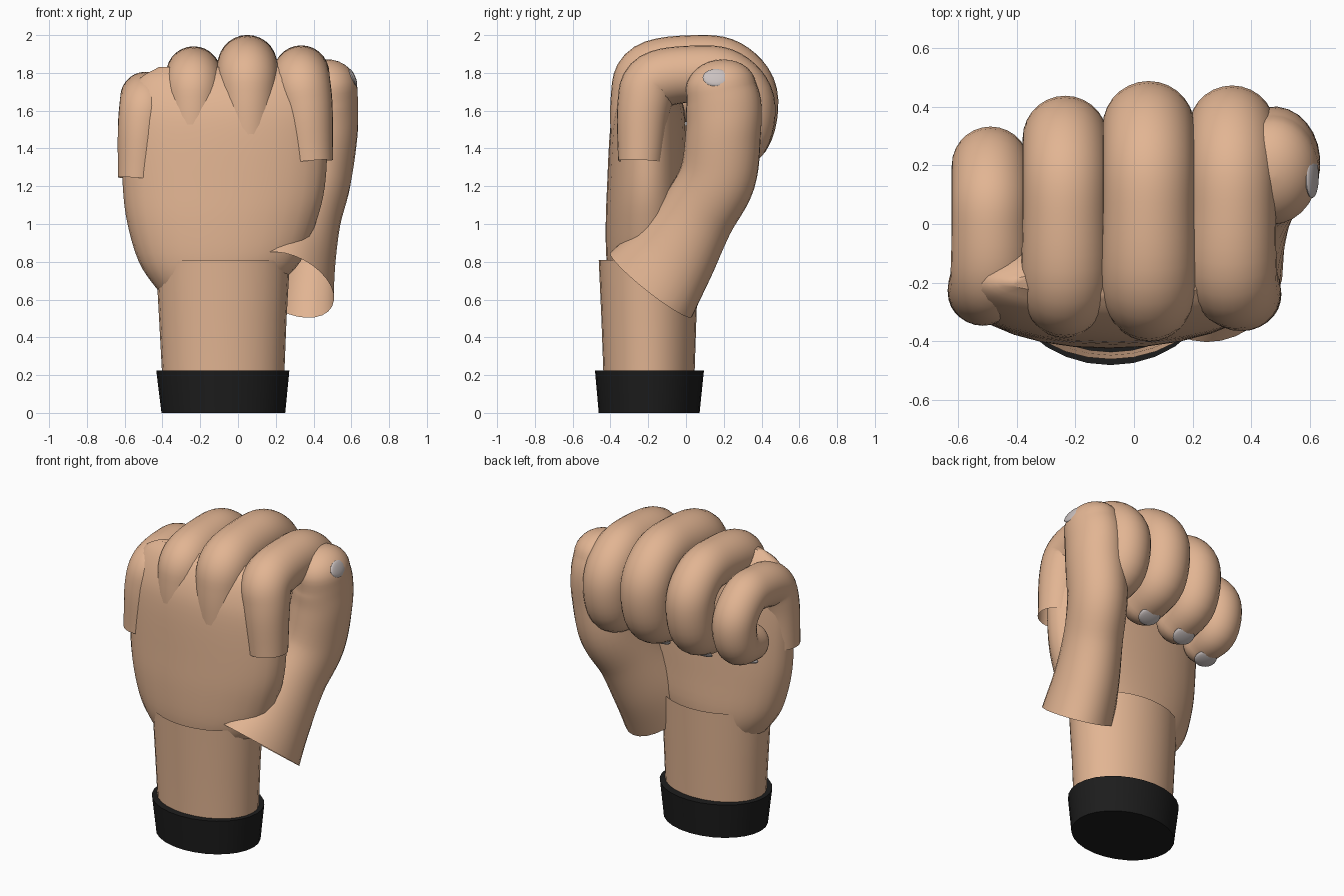
import bpy, bmesh, math
from mathutils import Vector, Matrix

if "Cube" in bpy.data.objects:
    bpy.data.objects.remove(bpy.data.objects["Cube"])


def material(name, rgb):
    m = bpy.data.materials.new(name)
    m.diffuse_color = (*rgb, 1)
    m.use_nodes = True
    m.node_tree.nodes["Principled BSDF"].inputs["Base Color"].default_value = m.diffuse_color
    return m


SKIN = material("skin", (0.76, 0.46, 0.29))
NAIL = material("nail_grey", (0.60, 0.54, 0.53))
BLACK = material("cuff_black", (0.012, 0.012, 0.012))
SEG = 28


def finish(name, bm, mat):
    bmesh.ops.recalc_face_normals(bm, faces=bm.faces)
    me = bpy.data.meshes.new(name)
    bm.to_mesh(me)
    bm.free()
    me.materials.append(mat)
    ob = bpy.data.objects.new(name, me)
    bpy.context.collection.objects.link(ob)
    return ob


def loft(name, rings, mat, cap_start=False, cap_end=False):
    bm = bmesh.new()
    vs = [[bm.verts.new(p) for p in r] for r in rings]
    for a, b in zip(vs, vs[1:]):
        for i in range(SEG):
            j = (i + 1) % SEG
            bm.faces.new((a[i], a[j], b[j], b[i]))
    if cap_start:
        bm.faces.new(vs[0])
    if cap_end:
        bm.faces.new(vs[-1])
    return finish(name, bm, mat)


def spline(pts, steps=6):
    """Catmull-Rom through tuples of any length."""
    first = [2 * a - b for a, b in zip(pts[0], pts[1])]
    last = [2 * a - b for a, b in zip(pts[-1], pts[-2])]
    p = [first] + list(pts) + [last]
    out = []
    for i in range(1, len(p) - 2):
        for s in range(steps):
            t = s / steps
            out.append([0.5 * (2 * b + (c - a) * t + (2 * a - 5 * b + 4 * c - d) * t * t
                               + (3 * b - a - 3 * c + d) * t ** 3)
                        for a, b, c, d in zip(*p[i - 1:i + 3])])
    out.append(list(pts[-1]))
    return out


def level_rings(sections, power=2.0):
    """Horizontal rings from (z, x_min, x_max, y_min, y_max)."""
    rings = []
    for z, x0, x1, y0, y1 in sections:
        ring = []
        for i in range(SEG):
            a = 2 * math.pi * i / SEG
            c, s = math.cos(a), math.sin(a)
            ring.append(((x0 + x1) / 2 + (x1 - x0) / 2 * math.copysign(abs(c) ** (2 / power), c),
                         (y0 + y1) / 2 + (y1 - y0) / 2 * math.copysign(abs(s) ** (2 / power), s), z))
        rings.append(ring)
    return rings


def tube(name, pts, lat0, lat1, cap):
    """Sweep (x, y, z, side radius, depth radius), open start, rounded tip."""
    path = spline(pts)
    n = len(path)
    rings = []

    def ring(c, u, v, ra, rb):
        rings.append([c + u * ra * math.cos(2 * math.pi * i / SEG)
                      + v * rb * math.sin(2 * math.pi * i / SEG) for i in range(SEG)])

    for k, q in enumerate(path):
        c = Vector(q[:3])
        t = (Vector(path[min(k + 1, n - 1)][:3]) - Vector(path[max(k - 1, 0)][:3])).normalized()
        u = Vector(lat0).lerp(Vector(lat1), k / (n - 1))
        u = (u - t * u.dot(t)).normalized()
        v = t.cross(u)
        ring(c, u, v, q[3], q[4])
    for k in range(1, 9):
        a = k / 8 * math.pi / 2 * 0.98
        ring(c + t * cap * math.sin(a), u, v, q[3] * math.cos(a), q[4] * math.cos(a))
    loft(name, rings, SKIN, cap_end=True)
    return c, t, u, v


def nail(name, centre, across, along, normal, size):
    bm = bmesh.new()
    bmesh.ops.create_uvsphere(bm, u_segments=20, v_segments=10, radius=1)
    rot = Matrix((across, along, normal)).transposed().to_4x4()
    bm.transform(Matrix.Translation(centre) @ rot @ Matrix.Diagonal((*size, 1)))
    finish(name, bm, NAIL)


# cuff and wrist
loft("cuff", level_rings([(0, -.405, .25, -.462, .072), (.225, -.433, .272, -.482, .095)]),
     BLACK, True, True)
loft("wrist", level_rings([(.1, -.4, .243, -.435, .043), (.225, -.403, .246, -.438, .046),
                           (.5, -.418, .257, -.448, .055), (.81, -.435, .275, -.462, .066)]), SKIN)

# palm
palm = [(.58, -.3, .0, -.27, -.1), (.61, -.38, .1, -.34, -.05), (.67, -.44, .2, -.39, 0),
        (.8, -.525, .33, -.42, .02), (1.0, -.585, .41, -.425, 0.015), (1.2, -.61, .46, -.418, .01),
        (1.5, -.615, .475, -.402, 0), (1.65, -.59, .46, -.372, -.02), (1.77, -.52, .41, -.31, -.09),
        (1.83, -.42, .28, -.24, -.16)]
loft("palm", level_rings(spline(palm, 4), 2.1), SKIN, True, True)

# fingers: centre x, base x, top, front y, back y, radius, base z, tip z
FINGERS = {
    "index_finger": (.335, .385, 1.945, -.36, .47, .149, 1.33, 1.25),
    "middle_finger": (.05, .055, 2.0, -.395, .485, .158, 1.32, 1.25),
    "ring_finger": (-.235, -.24, 1.94, -.383, .435, .146, 1.3, 1.235),
    "little_finger": (-.49, -.53, 1.805, -.342, .33, .133, 1.24, 1.23),
}
for name, (x, xb, top, yf, yb, r, zb, zt) in FINGERS.items():
    knuckle = top - 2 * r
    shape = [(xb, yf + .8 * r, zb, .8), (.5 * xb + .5 * x, yf + .92 * r, top - 2.2 * r, .95),
             (x, yf + 1.3 * r, top - 1.27 * r, 1.03), (x, (yf + yb) / 2, top - r, 1),
             (x, yb - 1.7 * r, top - 1.15 * r, 1), (x, yb - r, knuckle, 1),
             (x, yb - 1.2 * r, (knuckle + zt) / 2, .96), (x, yb - 2.2 * r, zt + .85 * r, .86)]
    c, t, u, v = tube(name, [(a, y, z, s * r, s * r) for a, y, z, s in shape],
                      (1, 0, 0), (1, 0, 0), .75 * r)
    out = v if v.z < 0 else -v
    nrm = (out - t * .1).normalized()
    nail(name + "_nail", c + nrm * r * .82, u, nrm.cross(u), nrm, (.072, .062, .018))

# thumb
tube("thumb", [(.28, -.185, .678, .215, .29), (.318, -.06, .85, .195, .24),
               (.368, .06, 1.05, .176, .205), (.424, .168, 1.25, .174, .205),
               (.46, .197, 1.48, .172, .2), (.472, .2, 1.62, .164, .2),
               (.475, .185, 1.72, .157, .187)],
     (.87, -.48, .1), (1, 0, 0), .15)
nrm = Vector((.92, 0, .39)).normalized()
across = Vector((0, 1, 0))
nail("thumb_nail", Vector((.608, .16, 1.775)), across, nrm.cross(across), nrm, (.072, .05, .014))

# smooth shading with crisp cut edges
for ob in bpy.data.objects:
    ob.select_set(True)
    bpy.context.view_layer.objects.active = ob
bpy.ops.object.shade_smooth_by_angle(angle=math.radians(40))
